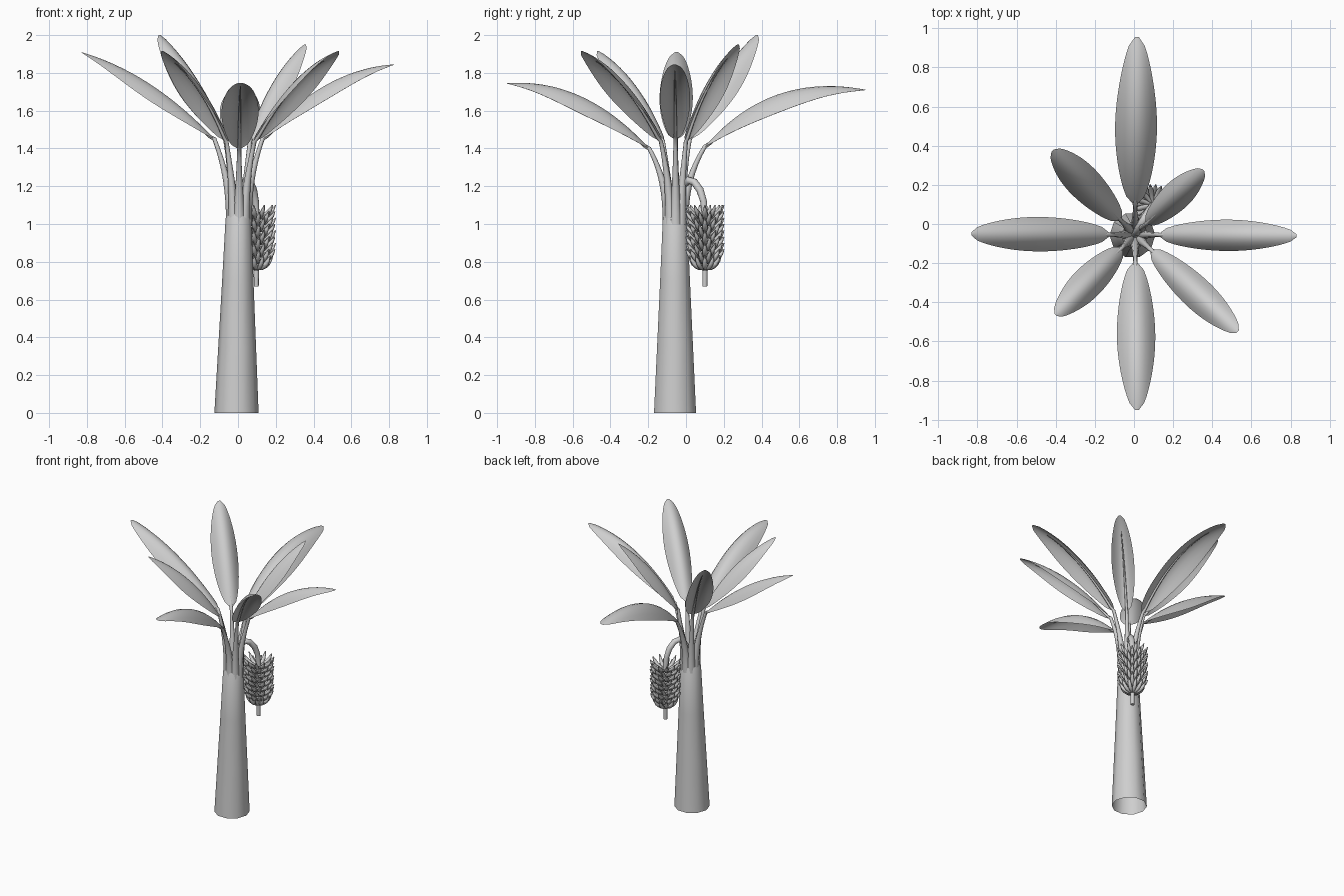
import bpy, bmesh, math
from mathutils import Vector

cube = bpy.data.objects.get("Cube")
if cube:
    bpy.data.objects.remove(cube, do_unlink=True)

mat = bpy.data.materials.new("light grey")
mat.use_nodes = True
GREY = (0.62, 0.62, 0.62, 1)
mat.diffuse_color = GREY
mat.node_tree.nodes["Principled BSDF"].inputs["Base Color"].default_value = GREY

CENTRE = Vector((0.005, -0.055, 0))


def finish(name, bm, fix_normals=True):
    if fix_normals:
        bmesh.ops.recalc_face_normals(bm, faces=bm.faces)
    mesh = bpy.data.meshes.new(name)
    bm.to_mesh(mesh)
    bm.free()
    obj = bpy.data.objects.new(name, mesh)
    bpy.context.collection.objects.link(obj)
    mesh.materials.append(mat)
    bpy.ops.object.select_all(action='DESELECT')
    obj.select_set(True)
    bpy.context.view_layer.objects.active = obj
    bpy.ops.object.shade_smooth_by_angle(angle=math.radians(60))
    return obj


def bezier(a, b, c, n):
    steps = [i / n for i in range(n + 1)]
    return [a * (1 - t) ** 2 + b * 2 * t * (1 - t) + c * t * t for t in steps]


def tangent(pts, i):
    return (pts[min(i + 1, len(pts) - 1)] - pts[max(i - 1, 0)]).normalized()


def tube(bm, pts, radii, sides, side_axis, cap_start=True):
    """Sweep a round section along a path lying square to side_axis."""
    rings = []
    for i, (p, r) in enumerate(zip(pts, radii)):
        up = tangent(pts, i).cross(side_axis).normalized()
        ring = []
        for k in range(sides):
            a = math.tau * k / sides
            ring.append(bm.verts.new(p + (side_axis * math.cos(a) + up * math.sin(a)) * r))
        rings.append(ring)
    for lo, hi in zip(rings, rings[1:]):
        for k in range(sides):
            j = (k + 1) % sides
            bm.faces.new((lo[k], lo[j], hi[j], hi[k]))
    if cap_start:
        bm.faces.new(rings[0])
    bm.faces.new(rings[-1])


# Tapered trunk, open underneath
bm = bmesh.new()
levels = [0, 0.35, 0.7, 1.03, 1.07]
tube(bm, [Vector((-0.008 + 0.01 * z, -0.058, z)) for z in levels],
     [0.117, 0.1, 0.083, 0.068, 0.05], 10, Vector((1, 0, 0)), cap_start=False)
finish("trunk", bm)


def leaf(name, base, mid, tip, half_width):
    """base and mid are (distance out, height); tip is a full position."""
    out = Vector((tip[0], tip[1], 0)) - CENTRE
    reach = out.length
    out.normalize()
    side = Vector((-out.y, out.x, 0))

    def at(r, z):
        return CENTRE + out * r + Vector((0, 0, z))

    a, m, c = at(*base), at(*mid), at(reach, tip[2])
    spine = bezier(a, m * 2 - (a + c) / 2, c, 24)

    # Arched blade with drooping edges and blunt ends
    bm = bmesh.new()
    rows = []
    for i, p in enumerate(spine):
        t = i / 24
        w = half_width * (0.1 + 0.9 * max(math.sin(math.pi * t ** 0.92), 0) ** 0.55)
        down = side.cross(tangent(spine, i)).normalized()
        if down.z > 0:
            down.negate()
        droop = 0.85 * w * w / half_width
        rows.append([bm.verts.new(p + side * w * s / 4 + down * droop * (s / 4) ** 2)
                     for s in range(-4, 5)])
    for r0, r1 in zip(rows, rows[1:]):
        for k in range(8):
            bm.faces.new((r0[k], r1[k], r1[k + 1], r0[k + 1]))
    finish(name + "_blade", bm, False)

    # Flared stalk that carries on as the midrib under the blade
    bm = bmesh.new()
    stalk = bezier(at(0.035, 1.0), at(0.05, 1.24), a, 8)
    rib = [p - Vector((0, 0, 0.014)) for p in spine[1:21]]
    radii = [0.011 + 0.023 * (1 - i / 8) ** 1.7 for i in range(9)]
    radii += [0.009 - 0.007 * i / 19 for i in range(20)]
    tube(bm, stalk + rib, radii, 8, side)
    finish(name + "_stalk", bm)


leaf("back_leaf", (0.155, 1.41), (0.54, 1.685), (0.015, 0.955, 1.71), 0.107)
leaf("front_leaf", (0.14, 1.40), (0.50, 1.675), (0.015, -0.95, 1.745), 0.098)
leaf("right_leaf", (0.13, 1.45), (0.47, 1.74), (-0.83, -0.05, 1.91), 0.088)
leaf("left_leaf", (0.125, 1.45), (0.46, 1.735), (0.83, -0.06, 1.845), 0.08)
leaf("back_right_leaf", (0.105, 1.45), (0.34, 1.77), (-0.415, 0.375, 2.0), 0.087)
leaf("back_left_leaf", (0.08, 1.44), (0.255, 1.74), (0.355, 0.275, 1.95), 0.075)
leaf("front_right_leaf", (0.095, 1.44), (0.31, 1.73), (-0.4, -0.465, 1.915), 0.082)
leaf("front_left_leaf", (0.115, 1.44), (0.41, 1.75), (0.53, -0.55, 1.915), 0.082)

# Arched fruit stem hanging down behind the trunk
BUNCH = Vector((0.097, 0.1, 0))
away = (BUNCH - CENTRE).normalized()
side = Vector((-away.y, away.x, 0))
arch = [(0.0, 1.04), (0.015, 1.14), (0.045, 1.205), (0.08, 1.232), (0.115, 1.222),
        (0.15, 1.18), (0.172, 1.12), (0.18, 1.05), (0.18, 0.85), (0.18, 0.67)]
bm = bmesh.new()
tube(bm, [CENTRE + away * r + Vector((0, 0, z)) for r, z in arch],
     [0.02] * 6 + [0.018, 0.017, 0.015, 0.013], 10, side)
finish("fruit_stem", bm)

# Staggered tiers of splayed, upward-curving fruit
bm = bmesh.new()
TIERS, AROUND = 9, 11
for tier in range(TIERS):
    root = BUNCH + Vector((0, 0, 0.76 + 0.0335 * tier))
    size = 0.85 if tier == 0 else 1
    for k in range(AROUND):
        a = math.tau * (k + 0.5 * (tier % 2)) / AROUND
        out = Vector((math.cos(a), math.sin(a), 0))
        pts = bezier(root + out * 0.012, root + out * 0.07 * size + Vector((0, 0, 0.008)),
                     root + out * 0.102 * size + Vector((0, 0, 0.072)), 5)
        tube(bm, pts, [0.006, 0.011, 0.013, 0.013, 0.01, 0.003], 6,
             Vector((-out.y, out.x, 0)))
finish("fruit_bunch", bm)
